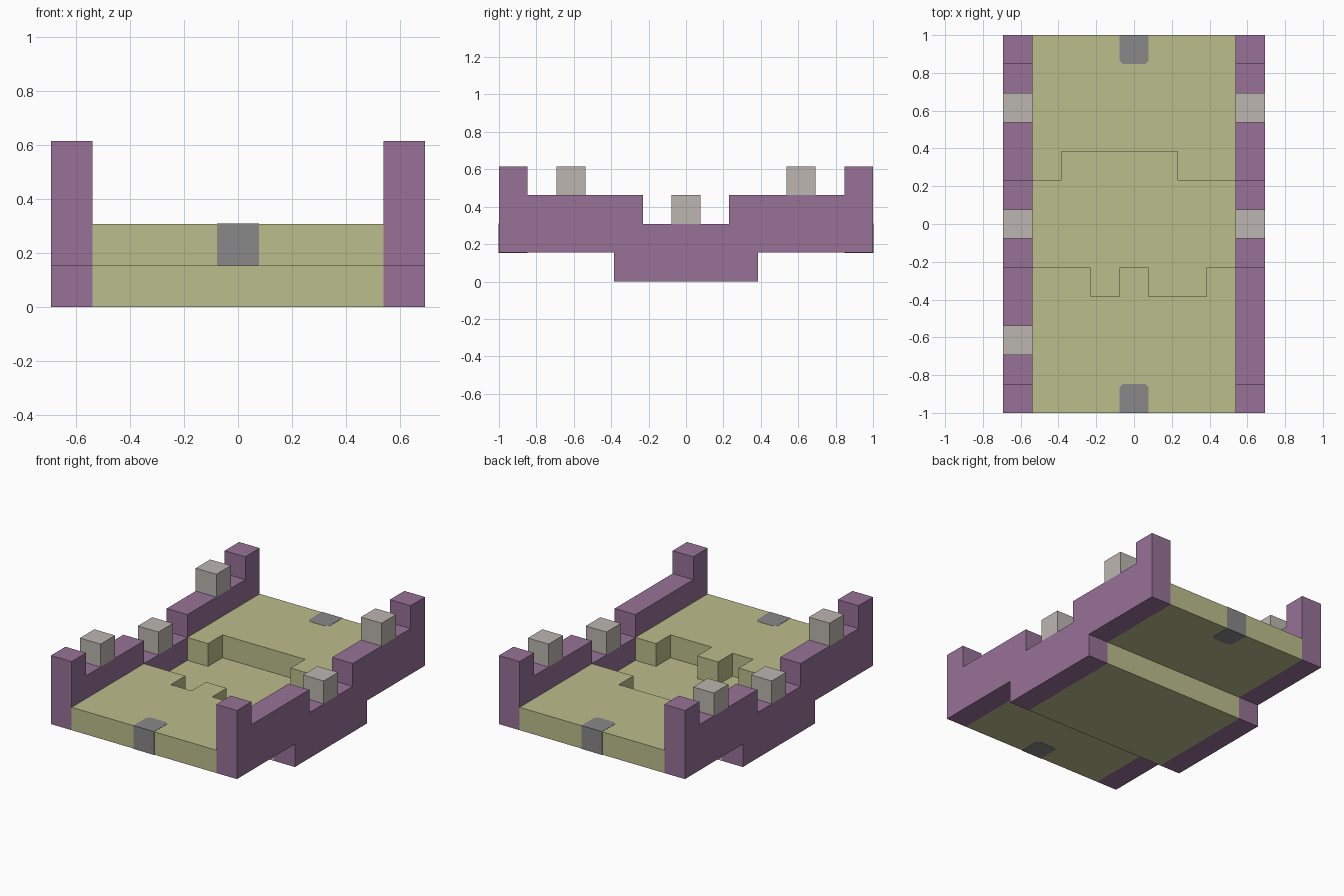
import bpy
import bmesh
from mathutils import Vector

cube = bpy.data.objects.get("Cube")
if cube:
    bpy.data.objects.remove(cube, do_unlink=True)

U = 2 / 13  # grid unit: the model is 13 units long


def material(name, rgb):
    mat = bpy.data.materials.new(name)
    mat.use_nodes = True
    colour = (*rgb, 1)
    mat.diffuse_color = colour
    mat.node_tree.nodes["Principled BSDF"].inputs["Base Color"].default_value = colour
    return mat


purple = material("dusty purple", (0.31, 0.17, 0.31))
olive = material("pale olive", (0.50, 0.515, 0.26))
grey = material("mid grey", (0.246, 0.246, 0.246))
stone = material("light stone", (0.503, 0.468, 0.434))


def prism(name, outline, axis, low, high, mat):
    """Extrude a flat outline along x or z, in grid units."""
    bm = bmesh.new()
    place = (lambda a, b: (low, a, b)) if axis == "x" else (lambda a, b: (a, b, low))
    face = bm.faces.new([bm.verts.new(Vector(place(a, b)) * U) for a, b in outline])
    step = Vector((1, 0, 0) if axis == "x" else (0, 0, 1)) * (high - low) * U
    new = bmesh.ops.extrude_face_region(bm, geom=[face])["geom"]
    bmesh.ops.translate(bm, vec=step, verts=[v for v in new if isinstance(v, bmesh.types.BMVert)])
    bmesh.ops.recalc_face_normals(bm, faces=bm.faces)
    mesh = bpy.data.meshes.new(name)
    bm.to_mesh(mesh)
    bm.free()
    mesh.materials.append(mat)
    obj = bpy.data.objects.new(name, mesh)
    bpy.context.collection.objects.link(obj)
    return obj


def rect(x0, x1, y0, y1):
    return [(x0, y0), (x1, y0), (x1, y1), (x0, y1)]


# Stepped side walls: half profile, mirrored front to back
half = [(2.5, 0), (2.5, 1), (6.5, 1), (6.5, 4), (5.5, 4), (5.5, 3), (1.5, 3), (1.5, 2)]
wall = half + [(-y, z) for y, z in reversed(half)]
prism("left_wall", wall, "x", 3.5, 4.5, purple)
prism("right_wall", wall, "x", -4.5, -3.5, purple)

# Sunken middle floor
prism("middle_floor", rect(-3.5, 3.5, -2.5, 2.5), "z", 0, 1, olive)

# Raised end floors with notched inner edges
back = [(3.5, 6.5), (-3.5, 6.5), (-3.5, 1.5), (-2.5, 1.5), (-2.5, 2.5),
        (1.5, 2.5), (1.5, 1.5), (3.5, 1.5)]
front = [(-3.5, -6.5), (3.5, -6.5), (3.5, -1.5), (2.5, -1.5), (2.5, -2.5), (0.5, -2.5),
         (0.5, -1.5), (-0.5, -1.5), (-0.5, -2.5), (-1.5, -2.5), (-1.5, -1.5), (-3.5, -1.5)]
prism("back_floor", back, "z", 1, 2, olive)
prism("front_floor", front, "z", 1, 2, olive)

# Connector marks at both ends, with clipped inner corners
E = 0.01
for name, s in (("back_mark", 1), ("front_mark", -1)):
    mark = [(-0.5, 6.5 + E), (-0.5, 5.62), (-0.38, 5.5),
            (0.38, 5.5), (0.5, 5.62), (0.5, 6.5 + E)]
    prism(name, [(x, s * y) for x, y in mark], "z", 1 - E, 2 + E, grey)

# Loose blocks along the wall tops
for side, x, rows in (("left", 4, (0, 4)), ("right", -4, (-4, 0, 4))):
    for y in rows:
        z = 3 if y else 2
        place = {-4: "front", 0: "middle", 4: "back"}[y]
        prism(f"{side}_{place}_block", rect(x - 0.5, x + 0.5, y - 0.5, y + 0.5),
              "z", z, z + 1, stone)
